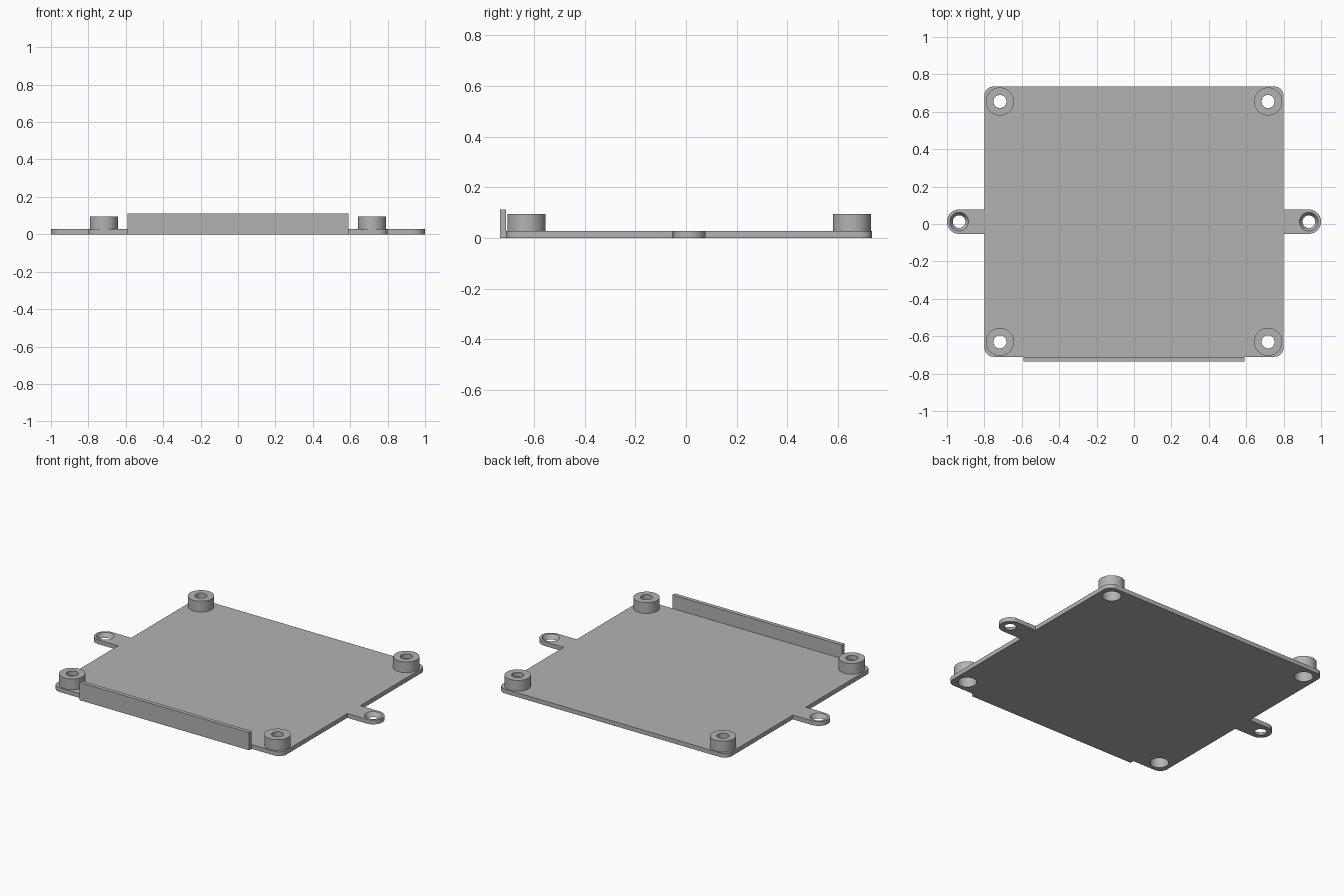
import bpy
import bmesh
from math import cos, sin, pi, radians

cube = bpy.data.objects.get("Cube")
if cube:
    bpy.data.objects.remove(cube, do_unlink=True)

THICK = 0.027
BACK, FRONT = 0.735, -0.71
MID = (BACK + FRONT) / 2
HALF = 0.8
CORNER = 0.05
TAB_R, TAB_X = 0.065, 0.935
BOSS_X, BOSS_INSET, BOSS_TOP = 0.717, 0.08, 0.095
BORE_R, BORE_TOP = 0.054, 0.065

grey = bpy.data.materials.new("plain grey")
grey.use_nodes = True
colour = (0.45, 0.45, 0.45, 1)
grey.diffuse_color = colour
grey.node_tree.nodes["Principled BSDF"].inputs["Base Color"].default_value = colour


def make_object(name, bm):
    bmesh.ops.recalc_face_normals(bm, faces=bm.faces)
    mesh = bpy.data.meshes.new(name)
    bm.to_mesh(mesh)
    bm.free()
    mesh.materials.append(grey)
    obj = bpy.data.objects.new(name, mesh)
    bpy.context.collection.objects.link(obj)
    return obj


def arc(cx, cy, r, start, end, steps):
    angles = [radians(start + (end - start) * i / steps) for i in range(steps + 1)]
    return [(cx + r * cos(a), cy + r * sin(a)) for a in angles]


def extrude_outline(name, points, height):
    bm = bmesh.new()
    face = bm.faces.new([bm.verts.new((x, y, 0)) for x, y in points])
    top = bmesh.ops.extrude_face_region(bm, geom=[face], use_keep_orig=True)["geom"]
    verts = [v for v in top if isinstance(v, bmesh.types.BMVert)]
    bmesh.ops.translate(bm, verts=verts, vec=(0, 0, height))
    return make_object(name, bm)


def lathe(name, profile, x, y, closed=True, sides=48):
    """Revolve (radius, z) points; capped at both ends when not a closed ring."""
    bm = bmesh.new()
    rings = [[bm.verts.new((x + r * cos(2 * pi * i / sides),
                            y + r * sin(2 * pi * i / sides), z))
              for i in range(sides)] for r, z in profile]
    pairs = list(zip(rings, rings[1:] + rings[:1]))
    for a, b in pairs if closed else pairs[:-1]:
        for i in range(sides):
            j = (i + 1) % sides
            bm.faces.new((a[i], a[j], b[j], b[i]))
    if not closed:
        bm.faces.new(rings[0])
        bm.faces.new(rings[-1])
    return make_object(name, bm)


def smooth(obj):
    bpy.ops.object.select_all(action="DESELECT")
    obj.select_set(True)
    bpy.context.view_layer.objects.active = obj
    bpy.ops.object.shade_smooth_by_angle(angle=radians(30))


def cut(target, cutter):
    mod = target.modifiers.new("hole", "BOOLEAN")
    mod.operation = "DIFFERENCE"
    mod.solver = "EXACT"
    mod.object = cutter
    bpy.context.view_layer.objects.active = target
    bpy.ops.object.modifier_apply(modifier=mod.name)
    bpy.data.objects.remove(cutter, do_unlink=True)


# Base plate with rounded corners and one mounting tab on each side
right = arc(HALF - CORNER, FRONT + CORNER, CORNER, -90, 0, 10)
right += [(HALF, MID - TAB_R)]
right += arc(TAB_X, MID, TAB_R, -90, 90, 28)
right += [(HALF, MID + TAB_R)]
right += arc(HALF - CORNER, BACK - CORNER, CORNER, 0, 90, 10)
outline = right + [(-x, y) for x, y in reversed(right)]
plate = extrude_outline("base_plate", outline, THICK)

# Countersunk tab holes, tapering from the top face down
taper = (0.05 - 0.034) / THICK
for side in (-1, 1):
    cone = [(0.034 - taper * 0.01, -0.01), (0.05 + taper * 0.01, THICK + 0.01)]
    cut(plate, lathe("tab_hole_cutter", cone, side * TAB_X, MID, closed=False))

# Corner standoffs, each with a screw hole and a wide bore open underneath
standoff = [(0.075, THICK), (0.075, BOSS_TOP), (0.035, BOSS_TOP),
            (0.035, BORE_TOP), (BORE_R, BORE_TOP), (BORE_R, THICK)]
for side, x in (("right", -BOSS_X), ("left", BOSS_X)):
    for end, y in (("front", FRONT + BOSS_INSET), ("back", BACK - BOSS_INSET)):
        bore = [(BORE_R, -0.01), (BORE_R, THICK + 0.01)]
        cut(plate, lathe("bore_cutter", bore, x, y, closed=False))
        smooth(lathe(f"{end}_{side}_standoff", standoff, x, y))
smooth(plate)

# Upright lip along the front edge
lip_x = 0.592
lip = [(-lip_x, -BACK), (lip_x, -BACK), (lip_x, FRONT), (-lip_x, FRONT)]
extrude_outline("front_lip", lip, 0.112)
